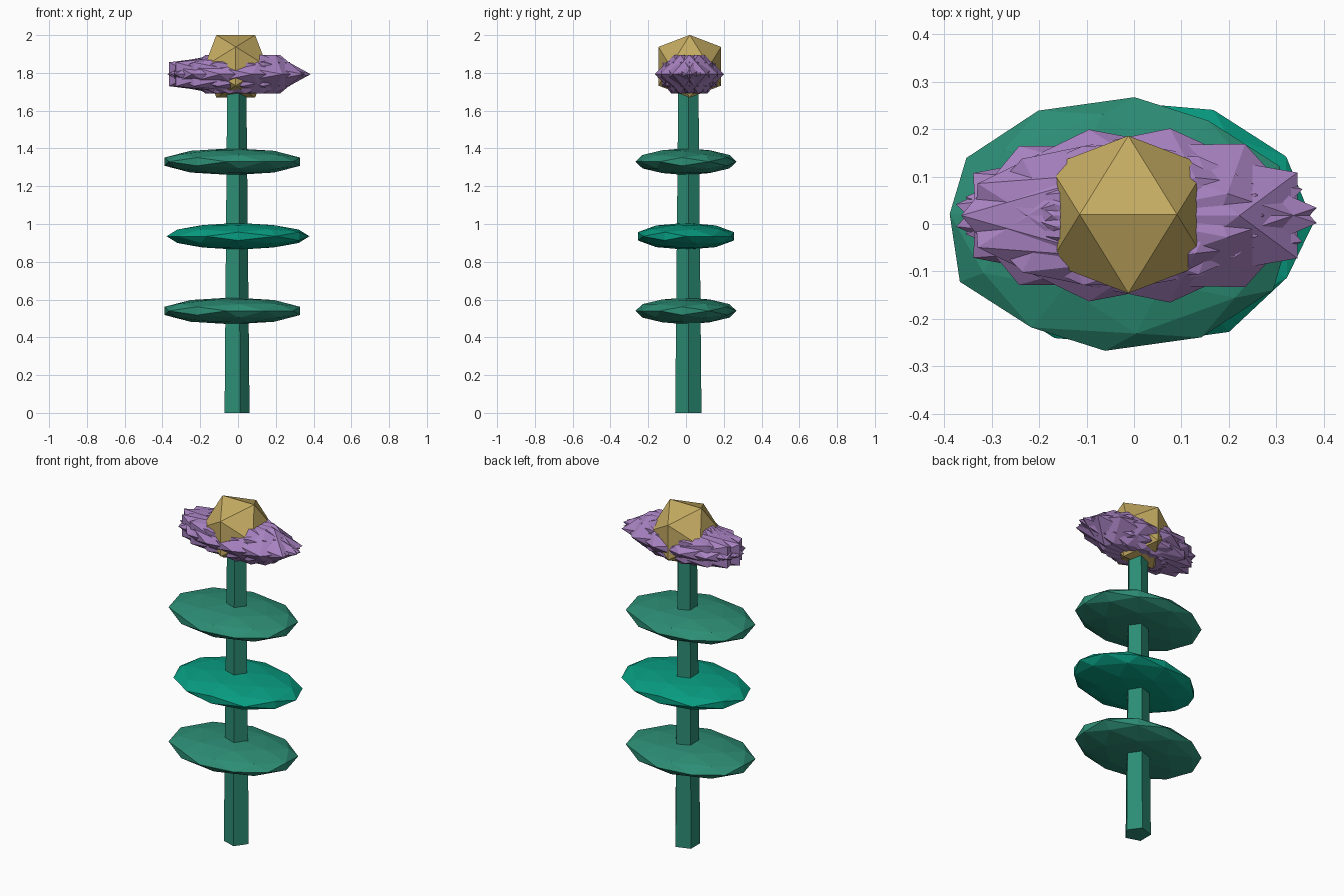
import bpy, bmesh, math
from mathutils import Matrix, Vector

if "Cube" in bpy.data.objects:
    bpy.data.objects.remove(bpy.data.objects["Cube"])

def material(name, rgb):
    m = bpy.data.materials.new(name)
    m.diffuse_color = (*[(c / 255) ** 2.2 for c in rgb], 1)
    m.use_nodes = True
    m.node_tree.nodes["Principled BSDF"].inputs["Base Color"].default_value = m.diffuse_color
    return m

STEM = material("stem_green", (48, 140, 116))
LEAF = material("leaf_green", (16, 155, 128))
PETAL = material("petal_purple", (165, 128, 190))
GOLD = material("heart_gold", (196, 170, 98))

# angle that puts an icosahedron edge on top instead of a vertex
EDGE_UP = Matrix.Rotation(-0.5 * math.atan(2), 4, 'Y')

def finish(bm, name, mat):
    mesh = bpy.data.meshes.new(name)
    bm.to_mesh(mesh)
    bm.free()
    mesh.materials.append(mat)
    obj = bpy.data.objects.new(name, mesh)
    bpy.context.collection.objects.link(obj)
    return obj

def add_ico(bm, detail, centre, radii, turn=0):
    # faceted ball, turned about z first and then squashed
    m = (Matrix.Translation(centre) @ Matrix.Diagonal((*radii, 1))
         @ Matrix.Rotation(math.radians(turn), 4, 'Z') @ EDGE_UP)
    bmesh.ops.create_icosphere(bm, subdivisions=detail, radius=1, matrix=m)

# tapered five-sided stem
bm = bmesh.new()
bmesh.ops.create_cone(bm, cap_ends=True, segments=5, radius1=0.073, radius2=0.056, depth=1.75)
v = max(bm.verts, key=lambda v: v.co.z)
spin = -math.atan2(v.co.y, v.co.x)
bmesh.ops.transform(bm, verts=bm.verts,
                    matrix=Matrix.Translation((-0.012, 0.0125, 0.875)) @ Matrix.Rotation(spin, 4, 'Z'))
finish(bm, "stem", STEM)

# three flattened leaves
for name, x, z, turn, mat in (("lower_leaf", -0.03, 0.54, -63, STEM),
                              ("middle_leaf", 0.0, 0.935, 32, LEAF),
                              ("upper_leaf", -0.03, 1.33, -63, STEM)):
    bm = bmesh.new()
    add_ico(bm, 2, (x, 0, z), (0.378, 0.268, 0.071), turn)
    finish(bm, name, mat)

# eight overlapping petals, each turned by half its ring angle
for i in range(8):
    a = math.radians(45 * i)
    bm = bmesh.new()
    add_ico(bm, 1, (-0.01 + 0.035 * math.cos(a), 0.018 + 0.016 * math.sin(a), 1.793),
            (0.375, 0.172, 0.121), 22.5 * i)
    finish(bm, f"petal_{i + 1}", PETAL)

# golden flower heart
bm = bmesh.new()
add_ico(bm, 1, (-0.012, 0.02, 1.835), (0.195, 0.195, 0.195))
finish(bm, "flower_heart", GOLD)
